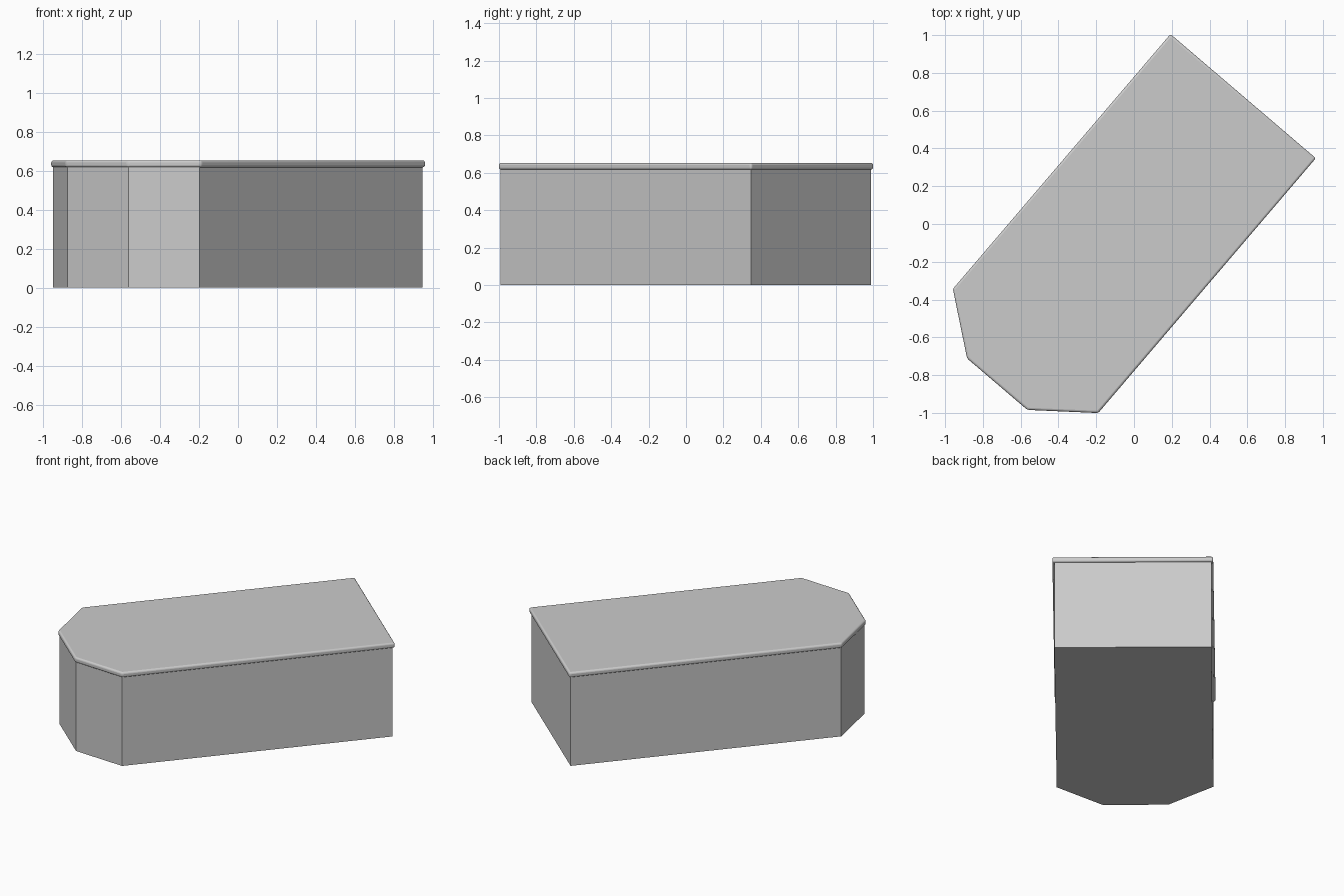
import bpy, bmesh, math
from mathutils import Matrix

if "Cube" in bpy.data.objects:
    bpy.data.objects.remove(bpy.data.objects["Cube"])

ANGLE = math.radians(49.5)


def outline(back, shoulder, front, half, nose):
    # symmetric plan: square back end, chamfered front end
    side = [(back, half), (shoulder, half), (front, nose)]
    return side + [(u, -v) for u, v in reversed(side)]


def prism(name, pts, z0, z1):
    bm = bmesh.new()
    base = bm.faces.new([bm.verts.new((u, v, z0)) for u, v in pts])
    ext = bmesh.ops.extrude_face_region(bm, geom=[base], use_keep_orig=True)
    top = [g for g in ext["geom"] if isinstance(g, bmesh.types.BMVert)]
    bmesh.ops.translate(bm, verts=top, vec=(0, 0, z1 - z0))
    bmesh.ops.rotate(bm, verts=bm.verts, cent=(0, 0, 0),
                     matrix=Matrix.Rotation(ANGLE, 3, 'Z'))
    bmesh.ops.recalc_face_normals(bm, faces=bm.faces)
    me = bpy.data.meshes.new(name)
    bm.to_mesh(me)
    bm.free()
    ob = bpy.data.objects.new(name, me)
    bpy.context.collection.objects.link(ob)
    return ob


# counter body with flat sides
prism("counter_body", outline(0.878, -0.881, -1.106, 0.494, 0.206), 0, 0.62)

# thin countertop with a rounded edge
top = prism("countertop", outline(0.89, -0.884, -1.115, 0.506, 0.21), 0.617, 0.653)
bev = top.modifiers.new("rounded_edge", 'BEVEL')
bev.width = 0.012
bev.segments = 4
bev.limit_method = 'ANGLE'
bev.angle_limit = math.radians(30)
bpy.context.view_layer.objects.active = top
top.select_set(True)
bpy.ops.object.shade_smooth_by_angle(angle=math.radians(35))
